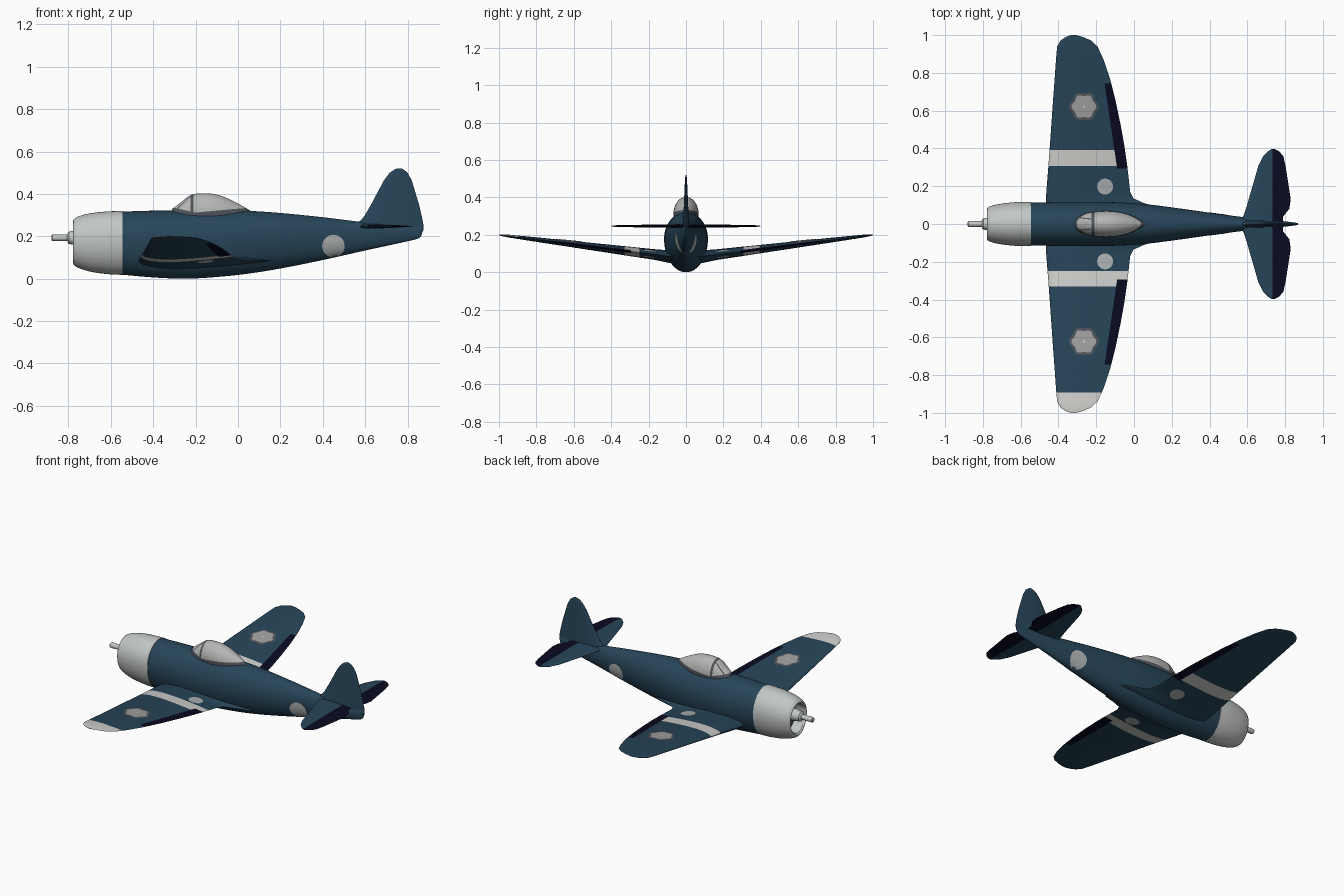
import bpy, bmesh, math
from mathutils import Vector
from mathutils.bvhtree import BVHTree

if "Cube" in bpy.data.objects:
    bpy.data.objects.remove(bpy.data.objects["Cube"])

def mat(name, r, g, b):
    m = bpy.data.materials.new(name)
    m.diffuse_color = (r, g, b, 1)
    m.use_nodes = True
    m.node_tree.nodes["Principled BSDF"].inputs["Base Color"].default_value = m.diffuse_color
    return m

BLUE = mat("navy_blue", 0.02, 0.06, 0.10)
SILVER = mat("cowl_silver", 0.54, 0.57, 0.56)
WHITE = mat("stripe_white", 0.63, 0.63, 0.61)
DARK = mat("control_indigo", 0.003, 0.003, 0.016)
GLASS = mat("canopy_grey", 0.46, 0.47, 0.46)
FRAME = mat("frame_grey", 0.08, 0.09, 0.105)
ROUNDEL = mat("roundel_grey", 0.43, 0.45, 0.45)
STAR = mat("emblem_grey", 0.36, 0.36, 0.36)

def finish(name, bm, mats, rule=None, recalc=True):
    """Turn a bmesh into a smooth object, colouring faces by a rule."""
    if recalc:
        bmesh.ops.recalc_face_normals(bm, faces=bm.faces)
    bm.normal_update()
    for f in bm.faces:
        f.material_index = rule(f.calc_center_median(), f.normal) if rule else 0
    me = bpy.data.meshes.new(name)
    bm.to_mesh(me)
    ob = bpy.data.objects.new(name, me)
    bpy.context.collection.objects.link(ob)
    for m in mats:
        me.materials.append(m)
    bpy.ops.object.select_all(action='DESELECT')
    ob.select_set(True)
    bpy.context.view_layer.objects.active = ob
    bpy.ops.object.shade_smooth_by_angle(angle=math.radians(40))
    return bm

def loft(rings):
    bm = bmesh.new()
    vs = [[bm.verts.new(p) for p in r] for r in rings]
    n = len(vs[0])
    for a, b in zip(vs, vs[1:]):
        for i in range(n):
            bm.faces.new((a[i], a[(i + 1) % n], b[(i + 1) % n], b[i]))
    bm.faces.new(vs[0])
    bm.faces.new(vs[-1])
    return bm

def cut(bm, co, no):
    bmesh.ops.bisect_plane(bm, geom=bm.verts[:] + bm.edges[:] + bm.faces[:],
                           plane_co=co, plane_no=no)

def spline(table, n):
    """Catmull-Rom through rows of numbers."""
    out = []
    for i in range(len(table) - 1):
        p = [Vector(table[max(0, min(len(table) - 1, i + k))]) for k in (-1, 0, 1, 2)]
        for j in range(n):
            t = j / n
            out.append(0.5 * (2 * p[1] + (p[2] - p[0]) * t
                              + (2 * p[0] - 5 * p[1] + 4 * p[2] - p[3]) * t * t
                              + (3 * p[1] - p[0] - 3 * p[2] + p[3]) * t ** 3))
    return out + [Vector(table[-1])]

def oval(x, zb, zt, w, n=48):
    """Egg-shaped section, widest a little above the middle."""
    zc = zb + 0.55 * (zt - zb)
    ring = []
    for i in range(n):
        a = 2 * math.pi * i / n
        c = math.cos(a)
        ring.append((x, w * math.sin(a), zc + c * ((zt - zc) if c > 0 else (zc - zb))))
    return ring

# fuselage: x, bottom, top, half width
body = [(-0.56, 0.02, 0.316, 0.113), (-0.40, 0.006, 0.321, 0.116), (-0.25, 0.0, 0.322, 0.117),
        (-0.10, 0.008, 0.322, 0.115), (0.05, 0.024, 0.32, 0.106), (0.20, 0.048, 0.31, 0.088),
        (0.40, 0.088, 0.29, 0.06), (0.60, 0.133, 0.266, 0.034), (0.78, 0.172, 0.253, 0.016),
        (0.85, 0.19, 0.25, 0.008), (0.868, 0.21, 0.24, 0.004)]
fuselage = finish("fuselage", loft([oval(*r) for r in spline(body, 5)]), [BLUE])

# engine cowl with a hollow front
cowl = spline([(-0.545, 0.018, 0.319, 0.117), (-0.62, 0.022, 0.317, 0.116),
               (-0.70, 0.034, 0.308, 0.108), (-0.755, 0.052, 0.293, 0.096),
               (-0.775, 0.065, 0.28, 0.086)], 5)
rings = [oval(*r) for r in cowl]
rings += [oval(-0.778, 0.074, 0.272, 0.079), oval(-0.77, 0.083, 0.263, 0.073),
          oval(-0.705, 0.083, 0.263, 0.073)]
finish("engine_cowl", loft(rings), [SILVER, FRAME],
       lambda c, n: 1 if n.x < -0.9 and c.x > -0.72 else 0)

# propeller shaft and hub
hub = [(-0.70, 0.035), (-0.76, 0.035), (-0.772, 0.032), (-0.797, 0.03), (-0.803, 0.024),
       (-0.806, 0.015), (-0.86, 0.016), (-0.876, 0.015), (-0.881, 0.010)]
finish("propeller_hub", loft([[(x, r * math.cos(i * math.pi / 12), 0.193 + r * math.sin(i * math.pi / 12))
                               for i in range(24)] for x, r in hub]), [SILVER])

# canopy with frame strips cut into it
glass = [(-0.312, 0.22, 0.328, 0.036), (-0.265, 0.21, 0.364, 0.053), (-0.217, 0.20, 0.397, 0.064),
         (-0.14, 0.196, 0.402, 0.068), (-0.08, 0.20, 0.391, 0.063), (-0.02, 0.22, 0.365, 0.048),
         (0.03, 0.25, 0.338, 0.026), (0.062, 0.27, 0.318, 0.008)]
canopy = loft([oval(*r) for r in spline(glass, 5)])
rail = lambda x: 0.312 + (0.09 * (x + 0.2) if x > -0.2 else -0.22 * (x + 0.2))
cut(canopy, (-0.2, 0, 0.312), (-0.09, 0, 1))
cut(canopy, (-0.2, 0, 0.312), (0.22, 0, 1))
for x in (-0.224, -0.210):
    cut(canopy, (x, 0, 0), (1, 0, 0))
for s in (-1, 1):
    for y in (0.031, 0.037):
        cut(canopy, (-0.30, s * y, 0), (0.1, s, 0))

def canopy_rule(c, n):
    pillar = abs(c.y) + 0.1 * (c.x + 0.30)
    if c.z < rail(c.x) or -0.224 < c.x < -0.210 or (c.x < -0.224 and 0.031 < pillar < 0.037):
        return 1
    return 0
finish("canopy", canopy, [GLASS, FRAME], canopy_rule)

def foil(stations, place, n=18):
    """Loft an aerofoil through (span, lead x, trail x, offset, thickness)."""
    rings = []
    for s, le, te, off, th in stations:
        ring = []
        for i in range(2 * n):
            t = 0.5 + 0.5 * math.cos(math.pi * i / n)
            h = 5 * th * (0.2969 * t ** 0.5 - 0.126 * t - 0.3516 * t * t + 0.2843 * t ** 3 - 0.1015 * t ** 4)
            ring.append(place(le + t * (te - le), s, off + (h if i < n else -h)))
        rings.append(ring)
    return loft(rings)

# wings with root fillet, dihedral and rounded tips
wz = lambda y: 0.2 - 0.1265 * (1 - y)
wing_plan = [(0.05, -0.47, 0.17, 0.085, 0.08), (0.085, -0.468, 0.14, 0.085, 0.072),
             (0.11, -0.467, 0.055, 0.087, 0.066), (0.135, -0.466, -0.002, 0.09, 0.061),
             (0.17, -0.464, -0.02, wz(0.17), 0.057), (0.31, -0.453, -0.036, wz(0.31), 0.05),
             (0.42, -0.445, -0.052, wz(0.42), 0.044), (0.52, -0.438, -0.07, wz(0.52), 0.039),
             (0.65, -0.429, -0.097, wz(0.65), 0.032), (0.77, -0.42, -0.127, wz(0.77), 0.026),
             (0.87, -0.413, -0.161, wz(0.87), 0.02), (0.94, -0.407, -0.193, wz(0.94), 0.016),
             (0.972, -0.388, -0.228, wz(0.972), 0.012), (0.99, -0.362, -0.27, wz(0.99), 0.008),
             (1.0, -0.335, -0.305, wz(1), 0.003)]
wings = {}
for side, label, stripe in ((1, "left", (0.307, 0.392)), (-1, "right", (0.248, 0.33))):
    bm = foil(wing_plan, lambda x, s, o: (x, side * s, o))
    for y in stripe + (0.295, 0.745, 0.893):
        cut(bm, (0, side * y, 0), (0, 1, 0))
    cut(bm, (-0.09, side * 0.3, 0), (1, side * 0.148, 0))

    def wing_rule(c, n):
        y = abs(c.y)
        if 0.295 < y < 0.745 and c.x + 0.09 + 0.148 * (y - 0.3) > 0:
            return 2
        if stripe[0] < y < stripe[1] or (side < 0 and y > 0.893 and n.z > 0):
            return 1
        return 0
    wings[side] = finish(label + "_wing", bm, [BLUE, WHITE, DARK], wing_rule)

# tailplane with dark elevators
tail_plan = [(0.0, 0.57, 0.79, 0.247, 0.022), (0.04, 0.578, 0.79, 0.247, 0.02),
             (0.08, 0.592, 0.822, 0.247, 0.018), (0.13, 0.607, 0.83, 0.247, 0.017),
             (0.31, 0.659, 0.802, 0.247, 0.012), (0.36, 0.684, 0.79, 0.247, 0.01),
             (0.385, 0.71, 0.768, 0.247, 0.007), (0.397, 0.727, 0.745, 0.247, 0.003)]
for side, label in ((1, "left"), (-1, "right")):
    bm = foil(tail_plan, lambda x, s, o: (x, side * s, o))
    cut(bm, (0.732, 0, 0), (1, 0, 0))
    finish(label + "_tailplane", bm, [BLUE, DARK], lambda c, n: int(c.x > 0.732))

# tail fin
fin_plan = [(0.20, 0.62, 0.862, 0, 0.03), (0.23, 0.58, 0.875, 0, 0.035), (0.26, 0.562, 0.874, 0, 0.036),
            (0.28, 0.584, 0.87, 0, 0.034), (0.30, 0.599, 0.866, 0, 0.03), (0.35, 0.628, 0.854, 0, 0.024),
            (0.463, 0.688, 0.82, 0, 0.014), (0.50, 0.716, 0.80, 0, 0.01),
            (0.515, 0.738, 0.782, 0, 0.007), (0.521, 0.755, 0.768, 0, 0.003)]
finish("tail_fin", foil(fin_plan, lambda x, s, o: (x, o, s)), [BLUE])

def decal(name, target, x, v, d, radius, material, lift=0.0015):
    """Lay a thin painted disc on a surface by casting rays along d."""
    tree = BVHTree.FromBMesh(target)
    d = Vector(d)
    up = Vector((0, 0, 1)) if d.y else Vector((0, 1, 0))
    centre = Vector((x, 0, 0)) + up * v - d * 2
    bm = bmesh.new()

    def point(r, a):
        for k in range(10):
            q = r * (1 - 0.06 * k)
            hit, nor, _, _ = tree.ray_cast(centre + Vector((q * math.cos(a), 0, 0)) + up * q * math.sin(a), d)
            if hit:
                return bm.verts.new(hit - d * lift)
    n = 48
    mid = point(0, 0)
    rows = [[point(radius(2 * math.pi * i / n) * k / 5, 2 * math.pi * i / n) for i in range(n)]
            for k in range(1, 6)]
    for i in range(n):
        j = (i + 1) % n
        bm.faces.new((mid, rows[0][i], rows[0][j]))
        for a, b in zip(rows, rows[1:]):
            bm.faces.new((a[i], b[i], b[j], a[j]))
    bm.normal_update()
    if sum(f.normal.dot(d) for f in bm.faces) > 0:
        bmesh.ops.reverse_faces(bm, faces=bm.faces)
    finish(name, bm, [material], recalc=False)

# painted markings on both wings and both fuselage sides
for side, label in ((1, "left"), (-1, "right")):
    w, down = wings[side], (0, 0, -1)
    decal(label + "_emblem_border", w, -0.265, side * 0.622, down,
          lambda a: 0.075 + 0.005 * math.cos(6 * a), FRAME)
    decal(label + "_emblem", w, -0.265, side * 0.622, down,
          lambda a: 0.061 + 0.005 * math.cos(6 * a), STAR, 0.003)
    decal(label + "_emblem_dot", w, -0.265, side * 0.622, down, lambda a: 0.006, WHITE, 0.004)
    decal(label + "_roundel_top", w, -0.153, side * 0.198, down, lambda a: 0.042, ROUNDEL)
    decal(label + "_roundel_under", w, -0.153, side * 0.198, (0, 0, 1), lambda a: 0.042, ROUNDEL)
    decal(label + "_body_roundel", fuselage, 0.45, 0.154, (0, -side, 0), lambda a: 0.053, ROUNDEL)
